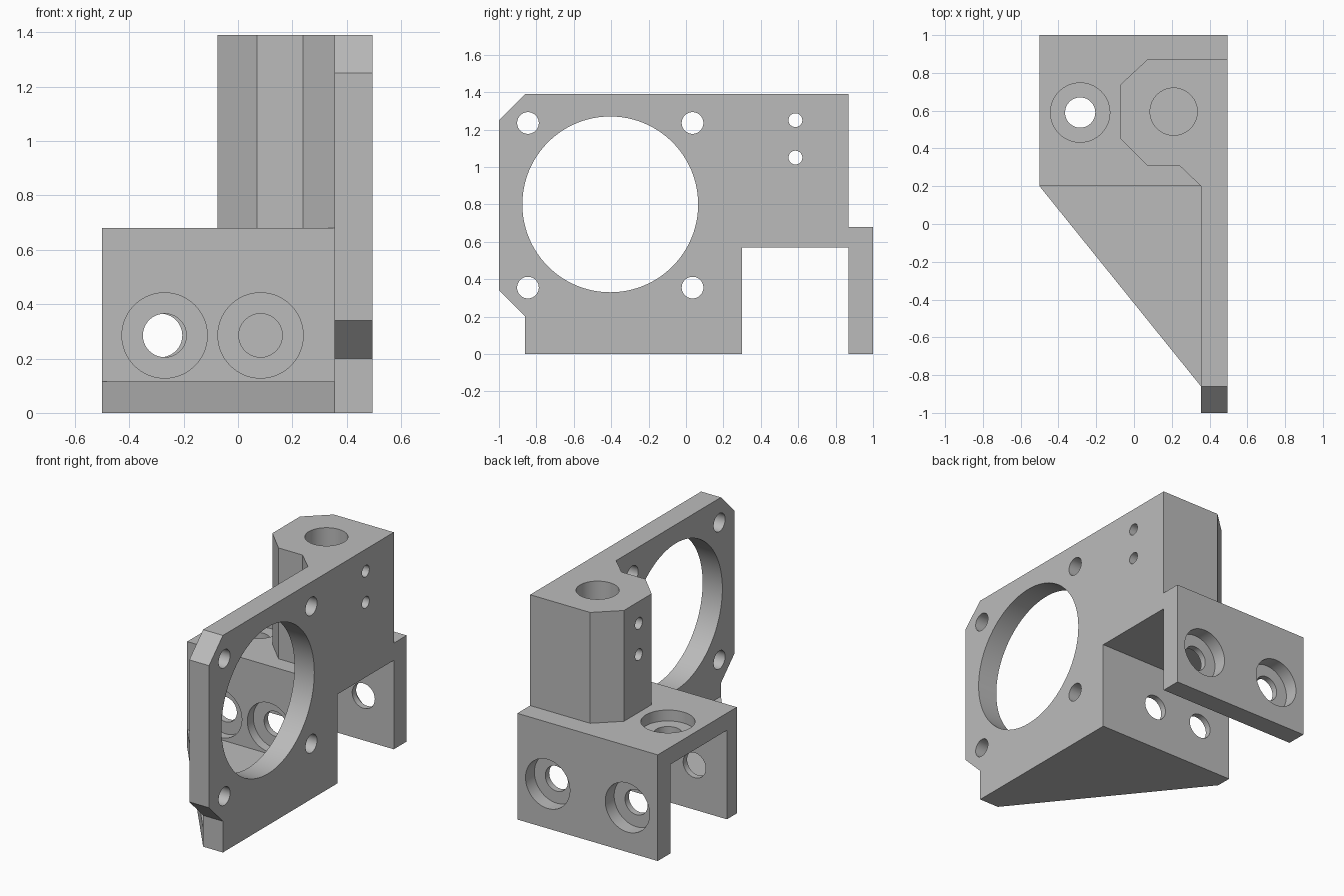
import bpy
import bmesh
from math import radians
from mathutils import Vector

cube = bpy.data.objects.get("Cube")
if cube:
    bpy.data.objects.remove(cube, do_unlink=True)

grey = bpy.data.materials.new("plain grey")
grey.use_nodes = True
grey.diffuse_color = (0.5, 0.5, 0.5, 1)
grey.node_tree.nodes["Principled BSDF"].inputs["Base Color"].default_value = (0.5, 0.5, 0.5, 1)


def make_object(name, bm):
    bmesh.ops.recalc_face_normals(bm, faces=bm.faces)
    mesh = bpy.data.meshes.new(name)
    bm.to_mesh(mesh)
    bm.free()
    mesh.materials.append(grey)
    obj = bpy.data.objects.new(name, mesh)
    bpy.context.scene.collection.objects.link(obj)
    return obj


def prism(name, axis, profile, start, end):
    """Extrude a (y, z) profile along x, or an (x, y) profile along z."""
    bm = bmesh.new()
    points = [(start, a, b) if axis == "X" else (a, b, start) for a, b in profile]
    face = bm.faces.new([bm.verts.new(p) for p in points])
    side = bmesh.ops.extrude_face_region(bm, geom=[face])
    step = Vector((1, 0, 0) if axis == "X" else (0, 0, 1)) * (end - start)
    moved = [v for v in side["geom"] if isinstance(v, bmesh.types.BMVert)]
    bmesh.ops.translate(bm, verts=moved, vec=step)
    return make_object(name, bm)


def apply_boolean(body, tool, operation):
    mod = body.modifiers.new(tool.name, "BOOLEAN")
    mod.object = tool
    mod.operation = operation
    mod.solver = "EXACT"
    bpy.context.view_layer.objects.active = body
    bpy.ops.object.modifier_apply(modifier=mod.name)
    bpy.data.objects.remove(tool, do_unlink=True)


def drill(body, axis, centre, radius, start, end, segments=64):
    """Cut a round hole along an axis; centre holds the other two coordinates."""
    bm = bmesh.new()
    bmesh.ops.create_cone(bm, cap_ends=True, segments=segments,
                          radius1=radius, radius2=radius, depth=end - start)
    tool = make_object("hole_cutter", bm)
    tool.hide_render = True
    a, b = centre
    mid = (start + end) / 2
    direction, place = {
        "X": ((1, 0, 0), (mid, a, b)),
        "Y": ((0, 1, 0), (a, mid, b)),
        "Z": ((0, 0, 1), (a, b, mid)),
    }[axis]
    tool.rotation_euler = Vector(direction).to_track_quat("Z", "Y").to_euler()
    tool.location = place
    bpy.context.view_layer.update()
    apply_boolean(body, tool, "DIFFERENCE")


# Upright mounting plate with clipped front corners and the rail slot
bracket = prism("motor_mount_bracket", "X", [
    (-0.86, 0), (0.3, 0), (0.3, 0.57), (0.87, 0.57), (0.87, 0), (1, 0),
    (1, 0.68), (0.87, 0.68), (0.87, 1.39), (-0.86, 1.39),
    (-1, 1.25), (-1, 0.34), (-0.86, 0.2)], 0.355, 0.495)

# Saddle that straddles the rail
saddle = prism("saddle", "X", [
    (0.2, 0), (0.3, 0), (0.3, 0.57), (0.87, 0.57), (0.87, 0), (1, 0),
    (1, 0.68), (0.2, 0.68)], -0.5, 0.42)

# Bearing tower
tower = prism("tower", "Z", [
    (0.42, 0.87), (0.07, 0.87), (-0.075, 0.735), (-0.075, 0.455),
    (0.07, 0.31), (0.24, 0.31), (0.355, 0.2), (0.42, 0.2)], 0.6, 1.39)

# Triangular foot bracing the plate against the saddle
foot = prism("foot", "Z", [
    (-0.5, 0.2), (-0.5, 0.25), (0.42, 0.25), (0.42, -0.86), (0.355, -0.86)],
    0, 0.115)

for part in (saddle, tower, foot):
    apply_boolean(bracket, part, "UNION")

# Motor opening and its four screw holes
drill(bracket, "X", (-0.405, 0.8), 0.47, 0.3, 0.6, 96)
for y in (-0.845, 0.035):
    for z in (0.355, 1.235):
        drill(bracket, "X", (y, z), 0.058, 0.3, 0.6, 48)

# Tower bore and cross holes
drill(bracket, "Z", (0.21, 0.595), 0.125, 0.68, 1.5)
for z in (1.05, 1.25):
    drill(bracket, "X", (0.585, z), 0.037, -0.2, 0.6, 32)

# Counterbored screw holes in the front leg, back leg and saddle top
for x in (-0.27, 0.083):
    drill(bracket, "Y", (x, 0.285), 0.08, 0.1, 0.4)
    drill(bracket, "Y", (x, 0.285), 0.157, 0.1, 0.26)
for x in (-0.285, 0.28):
    drill(bracket, "Y", (x, 0.285), 0.08, 0.8, 1.1)
    drill(bracket, "Y", (x, 0.285), 0.157, 0.91, 1.1)
drill(bracket, "Z", (-0.285, 0.59), 0.08, 0.5, 0.8)
drill(bracket, "Z", (-0.285, 0.59), 0.157, 0.61, 0.8)

# Smooth bores, sharp edges
bpy.ops.object.select_all(action="DESELECT")
bracket.select_set(True)
bpy.context.view_layer.objects.active = bracket
bpy.ops.object.shade_smooth_by_angle(angle=radians(25))
